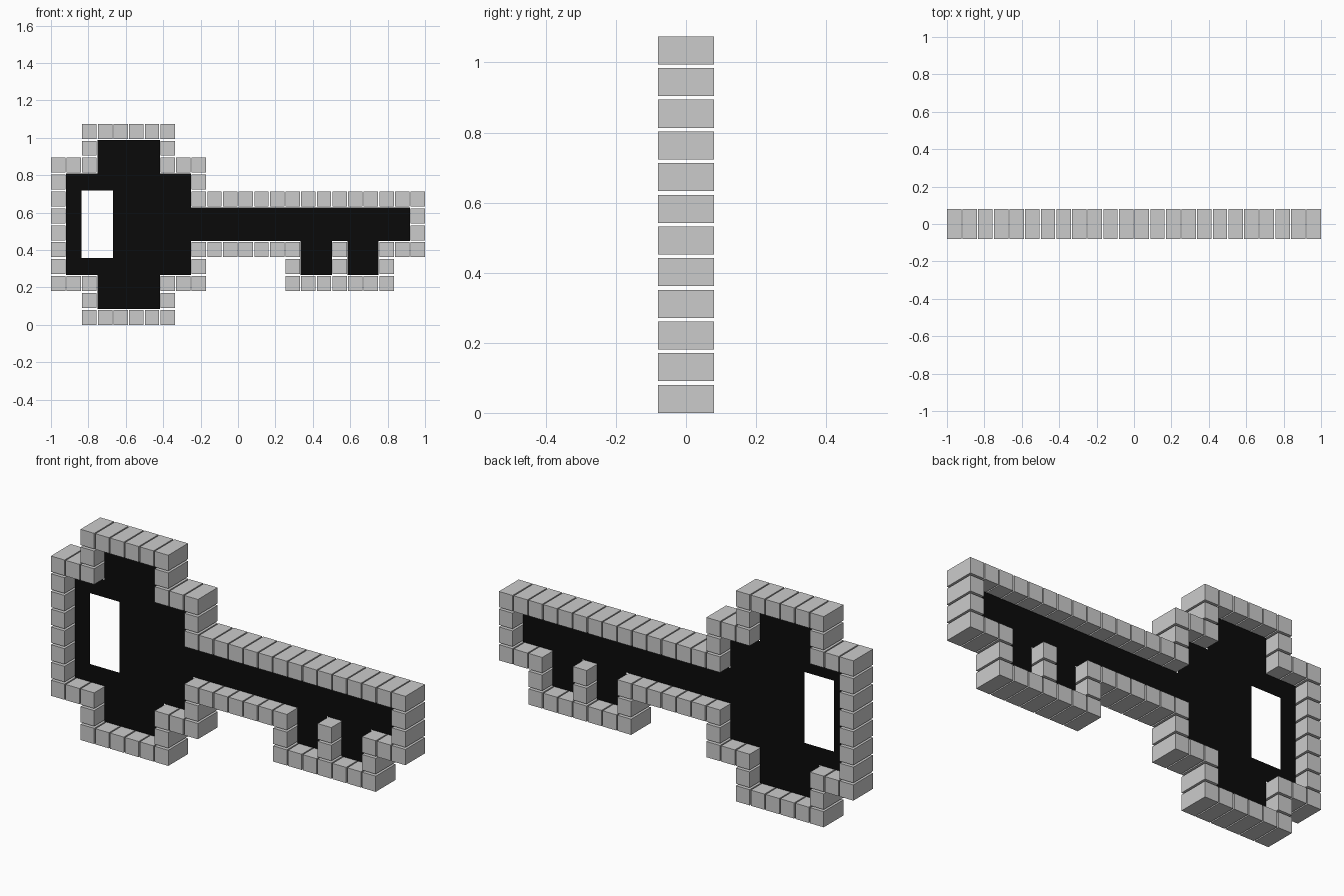
import bpy, bmesh
from mathutils import Matrix, Vector

if "Cube" in bpy.data.objects:
    bpy.data.objects.remove(bpy.data.objects["Cube"])

W, D, H = 0.077, 0.0795, 0.08          # block size
PX, PZ = (2 - W) / 23, 0.0904          # column and row spacing


def finish(bm, name):
    mesh = bpy.data.meshes.new(name)
    bm.to_mesh(mesh)
    bm.free()
    obj = bpy.data.objects.new(name, mesh)
    bpy.context.collection.objects.link(obj)
    return obj


def walk(corners):
    """Every grid cell along a path of straight runs."""
    cells = [corners[0]]
    for c, r in corners[1:]:
        while cells[-1] != (c, r):
            x, z = cells[-1]
            cells.append((x + (c > x) - (c < x), z + (r > z) - (r < z)))
    return cells


# Key outline as (column, row) corners, plus the post between the teeth
outline = [(2, 11), (7, 11), (7, 9), (9, 9), (9, 7), (23, 7), (23, 4),
           (21, 4), (21, 2), (15, 2), (15, 4), (9, 4), (9, 2), (7, 2),
           (7, 0), (2, 0), (2, 2), (0, 2), (0, 9), (2, 9), (2, 11)]
cells = set(walk(outline)) | set(walk([(18, 4), (18, 3)]))

# Border blocks, two layers deep
bm = bmesh.new()
for c, r in sorted(cells):
    for y in (-D / 2, D / 2):
        centre = Vector((-1 + W / 2 + c * PX, y, H / 2 + r * PZ))
        bmesh.ops.create_cube(bm, size=1, matrix=Matrix.Translation(centre)
                              @ Matrix.Diagonal((W, D, H, 1)))
finish(bm, "key_border_blocks")

# Thin black infill as cell rectangles (first col, last col, first row, last row)
rects = [(3, 6, 1, 2), (3, 6, 9, 10),                             # head ends
         (1, 1, 3, 8), (2, 3, 3, 3), (2, 3, 8, 8), (4, 8, 3, 8),  # around the hole
         (9, 22, 5, 6),                                           # shaft
         (16, 17, 3, 4), (19, 20, 3, 4)]                          # teeth
gx, gz = (PX - W) / 2, (PZ - H) / 2
bm = bmesh.new()
for c0, c1, r0, r1 in rects:
    x0, x1 = -1 - gx + c0 * PX, -1 - gx + (c1 + 1) * PX
    z0, z1 = -gz + r0 * PZ, -gz + (r1 + 1) * PZ
    bm.faces.new([bm.verts.new(p) for p in
                  ((x0, 0, z0), (x1, 0, z0), (x1, 0, z1), (x0, 0, z1))])
bmesh.ops.remove_doubles(bm, verts=bm.verts, dist=1e-4)
panel = finish(bm, "key_infill_panel")
black = bpy.data.materials.new("black")
black.diffuse_color = (0.003, 0.003, 0.003, 1)
black.use_nodes = True
black.node_tree.nodes["Principled BSDF"].inputs["Base Color"].default_value = black.diffuse_color
panel.data.materials.append(black)
